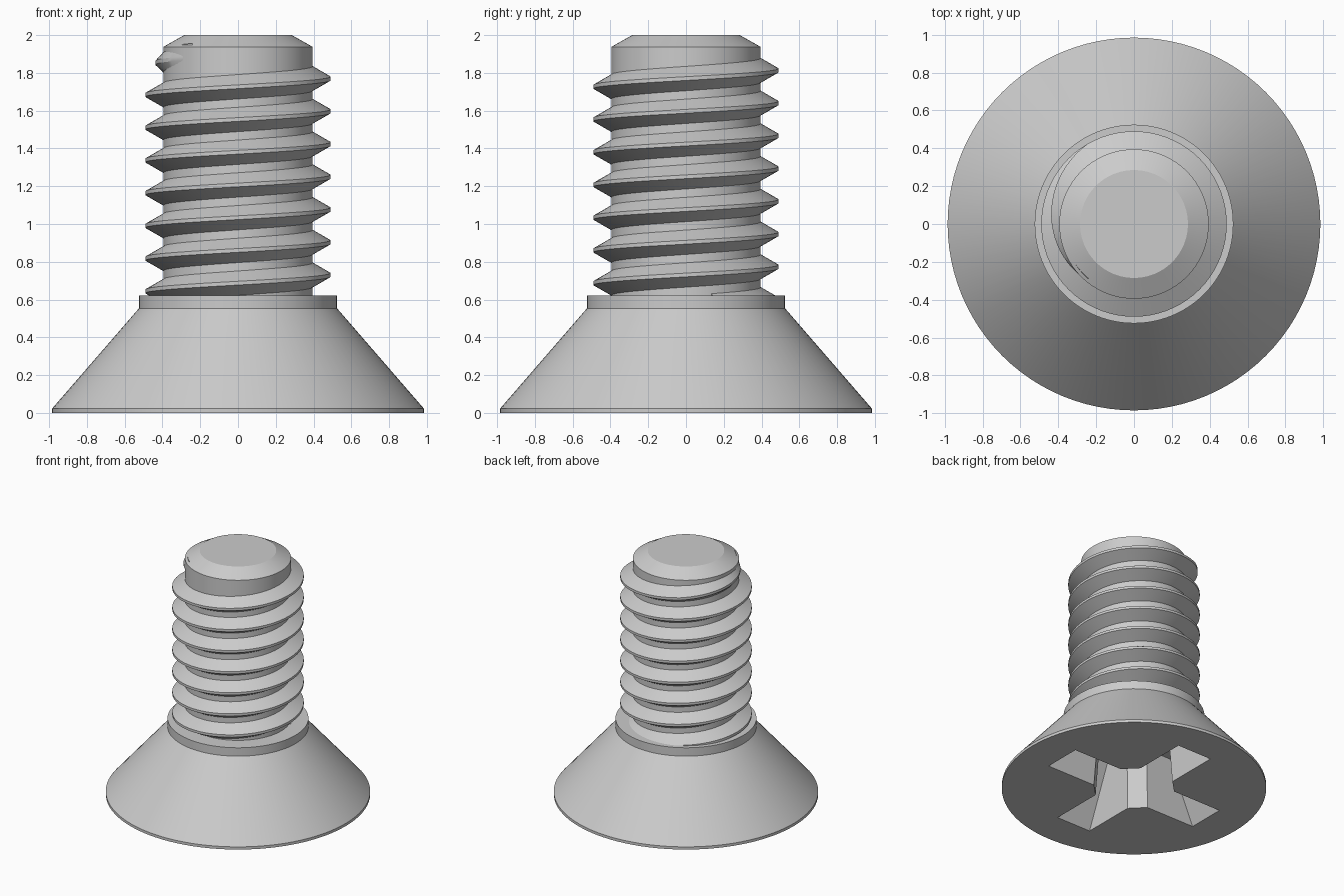
import bpy
import math

cube = bpy.data.objects.get("Cube")
if cube:
    bpy.data.objects.remove(cube, do_unlink=True)

# One plain steel colour
steel = bpy.data.materials.new("steel_grey")
steel.use_nodes = True
steel.diffuse_color = (0.6, 0.6, 0.6, 1)
steel.node_tree.nodes["Principled BSDF"].inputs["Base Color"].default_value = (0.6, 0.6, 0.6, 1)


def make(name, verts, faces):
    mesh = bpy.data.meshes.new(name)
    mesh.from_pydata(verts, [], faces)
    mesh.materials.append(steel)
    obj = bpy.data.objects.new(name, mesh)
    bpy.context.collection.objects.link(obj)
    return obj


def loft(name, rings, closed=True):
    """Skin a list of equal closed rings and cap both ends."""
    n = len(rings[0])
    verts = [p for ring in rings for p in ring]
    faces = [(i * n + j, i * n + (j + 1) % n, (i + 1) * n + (j + 1) % n, (i + 1) * n + j)
             for i in range(len(rings) - 1) for j in range(n)]
    faces.append(tuple(reversed(range(n))))
    faces.append(tuple(range(len(verts) - n, len(verts))))
    return make(name, verts, faces)


def circle(r, z, n=96):
    return [(r * math.cos(2 * math.pi * i / n), r * math.sin(2 * math.pi * i / n), z)
            for i in range(n)]


def smooth(obj):
    bpy.ops.object.select_all(action='DESELECT')
    obj.select_set(True)
    bpy.context.view_layer.objects.active = obj
    bpy.ops.object.shade_smooth_by_angle(angle=math.radians(25))


# Countersunk head, collar, shank and chamfered tip turned as one piece
profile = [(0.985, 0), (0.985, 0.022), (0.525, 0.553), (0.525, 0.622),
           (0.395, 0.622), (0.395, 1.938), (0.285, 2.0)]
body = loft("screw_body", [circle(r, z) for r, z in profile])


# Tapered cross recess in the flat of the head
def cross(t, z):
    length, w, c = 0.70 - 0.5 * t, 0.155 - 0.05 * t, 0.26 - 0.05 * t
    ring = []
    for k in range(4):
        co, si = math.cos(k * math.pi / 2), math.sin(k * math.pi / 2)
        for x, y in ((length, -w), (length, w), (c, w), (w, c)):
            ring.append((x * co - y * si, x * si + y * co, z))
    return ring


cutter = loft("recess_cutter", [cross(z, z) for z in (-0.05, 0.48)])
cut = body.modifiers.new("recess", 'BOOLEAN')
cut.operation = 'DIFFERENCE'
cut.solver = 'EXACT'
cut.object = cutter
bpy.context.view_layer.objects.active = body
bpy.ops.object.modifier_apply(modifier=cut.name)
bpy.data.objects.remove(cutter, do_unlink=True)
smooth(body)

# Right-hand thread that fades into the shank near the tip
pitch, root, crest, steps = 0.1733, 0.375, 0.49, 72
end_turn = 7 + 228 / 360
fade_turns = 108 / 360
z_zero = 1.77 - 7 * pitch
rings = []
first = round(0.05 * steps)
last = round(end_turn * steps)
for i in range(first, last + 1):
    turn = i / steps
    a = 2 * math.pi * turn
    z = z_zero + pitch * turn
    fade = min(1, (end_turn - turn) / fade_turns)
    top = 0.39 + (crest - 0.39) * max(0, fade)
    section = ((root, -0.076), (top, -0.01), (top, 0.01), (root, 0.076))
    rings.append([(r * math.cos(a), r * math.sin(a), z + dz) for r, dz in section])
thread = loft("screw_thread", rings)
smooth(thread)
